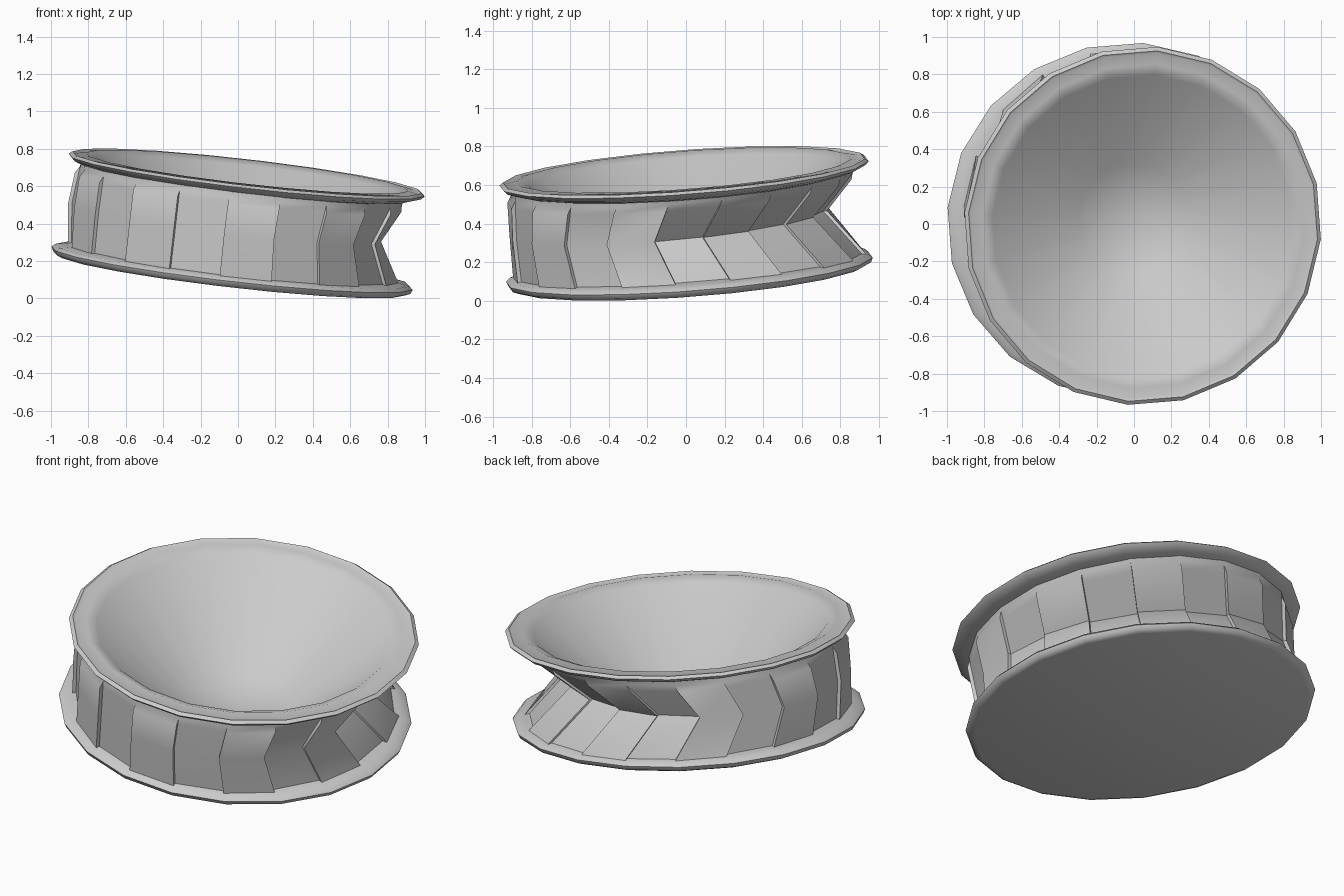
import bpy, bmesh, math
from mathutils import Vector, Matrix

if "Cube" in bpy.data.objects:
    bpy.data.objects.remove(bpy.data.objects["Cube"])

SIDES = 20
PHASE = math.radians(-4.5)
STEP = 2 * math.pi / SIDES

# Everything is built upright, then tilted as one
tilt = Vector((0, 0, 1)).rotation_difference(Vector((0.115, -0.075, 1)).normalized())
PLACE = Matrix.Translation((-0.03, 0.03, 0.127)) @ tilt.to_matrix().to_4x4()


def finish(bm, name, angle, shift):
    bmesh.ops.remove_doubles(bm, verts=bm.verts, dist=1e-5)
    bmesh.ops.recalc_face_normals(bm, faces=bm.faces)
    mesh = bpy.data.meshes.new(name)
    bm.to_mesh(mesh)
    bm.free()
    mesh.transform(PLACE @ Matrix.Translation(shift))
    ob = bpy.data.objects.new(name, mesh)
    bpy.context.collection.objects.link(ob)
    bpy.ops.object.select_all(action='DESELECT')
    ob.select_set(True)
    bpy.context.view_layer.objects.active = ob
    bpy.ops.object.shade_smooth_by_angle(angle=math.radians(angle))


def skin(bm, rings):
    for low, high in zip(rings, rings[1:]):
        n = len(low)
        for i in range(n):
            j = (i + 1) % n
            # Leave out steps that have no width at either end
            if (low[i].co - low[j].co).length + (high[i].co - high[j].co).length > 1e-5:
                bm.faces.new((low[i], low[j], high[j], high[i]))


def lathe(name, profile, angle, shift, squash=1.0):
    bm = bmesh.new()
    rings = [[bm.verts.new((r * math.cos(PHASE + i * STEP),
                            squash * r * math.sin(PHASE + i * STEP), h))
              for i in range(SIDES)] for r, h in profile]
    skin(bm, rings)
    finish(bm, name, angle, shift)


# Base disc with a rounded edge
lathe("base_disc", [(0, 0), (0.935, 0), (0.965, 0.012), (0.975, 0.035),
                    (0.955, 0.052), (0.91, 0.06), (0.84, 0.075)], 60,
      (-0.005, -0.01, 0), 0.98)

# Bowl and its rolled rim, from the underside of the rim to the bowl floor
lathe("bowl_and_rim", [(0.85, 0.505), (0.90, 0.515), (0.945, 0.53), (0.962, 0.548),
                       (0.942, 0.562), (0.93, 0.554), (0.87, 0.565), (0.81, 0.54),
                       (0.30, 0.09), (0, 0.06)], 60, (0.015, 0, -0.008))

# Waist wall: every other panel is slightly raised, and the back right is pushed in
levels = [(0.03, 0.0, 0.02), (0.06, 0.04, 0.02), (0.28, 1.0, 0.02),
          (0.445, 0.27, 0.02), (0.48, 0.12, 0.0), (0.53, 0.0, 0.0)]
pinch_centre = math.radians(62)
bm = bmesh.new()
rings = []
for h, weight, raised in levels:
    ring = []
    for k in range(SIDES):
        r = 0.875 + (raised if k % 2 else 0)
        for a in (PHASE + k * STEP, PHASE + (k + 1) * STEP):
            out = Vector((math.cos(a), math.sin(a), 0))
            push = Vector((-0.58, -0.62, 0)) - 0.18 * out
            amount = 0.25 * weight * (0.5 + 0.5 * math.cos(a - pinch_centre)) ** 1.2
            ring.append(bm.verts.new(Vector((r * out.x, 1.03 * r * out.y, h)) + push * amount))
    rings.append(ring)
skin(bm, rings)
bmesh.ops.dissolve_degenerate(bm, dist=1e-5, edges=bm.edges)
finish(bm, "waist_wall", 50, (0, -0.005, 0))
